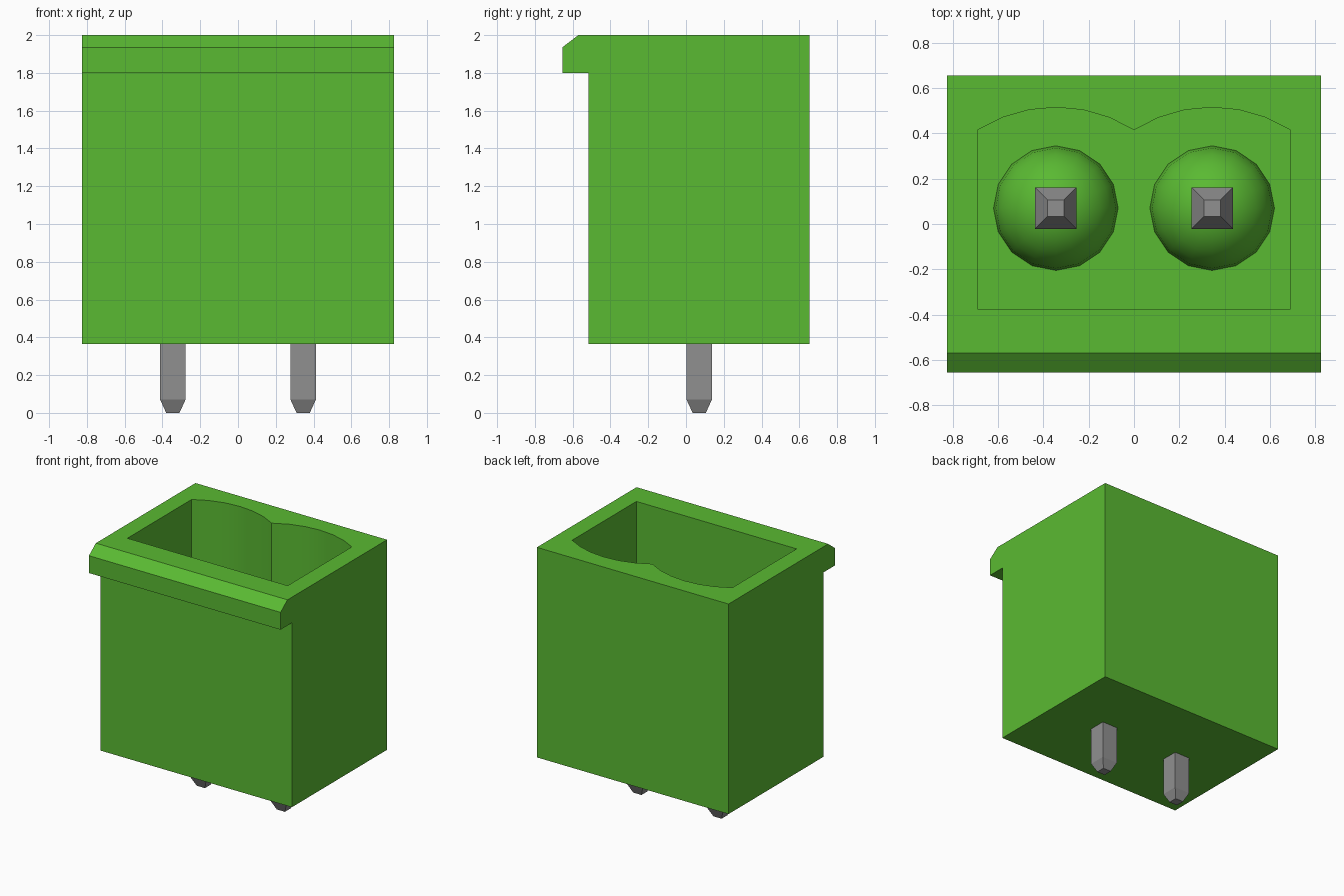
import bpy, bmesh, math
from mathutils import Matrix

if "Cube" in bpy.data.objects:
    bpy.data.objects.remove(bpy.data.objects["Cube"])


def make_material(name, rgb):
    m = bpy.data.materials.new(name)
    m.use_nodes = True
    m.diffuse_color = (*rgb, 1)
    m.node_tree.nodes["Principled BSDF"].inputs["Base Color"].default_value = (*rgb, 1)
    return m


GREEN = make_material("green plastic", (0.102, 0.49, 0.032))
GREY = make_material("grey metal", (0.28, 0.28, 0.28))


def add_object(name, bm, mat):
    bmesh.ops.recalc_face_normals(bm, faces=bm.faces)
    mesh = bpy.data.meshes.new(name)
    bm.to_mesh(mesh)
    bm.free()
    mesh.materials.append(mat)
    ob = bpy.data.objects.new(name, mesh)
    bpy.context.collection.objects.link(ob)
    return ob


def select_only(ob):
    bpy.ops.object.select_all(action="DESELECT")
    ob.select_set(True)
    bpy.context.view_layer.objects.active = ob


def loft(name, rings, mat):
    """Join closed rings of equal length and cap both ends."""
    bm = bmesh.new()
    loops = [[bm.verts.new(p) for p in ring] for ring in rings]
    n = len(loops[0])
    for a, b in zip(loops, loops[1:]):
        for i in range(n):
            j = (i + 1) % n
            bm.faces.new((a[i], a[j], b[j], b[i]))
    bm.faces.new(loops[0])
    bm.faces.new(loops[-1])
    return add_object(name, bm, mat)


FLOOR, PITCH, PIN_Y = 0.68, 0.345, 0.07

# Housing: side profile with the latch lip, extruded across x
profile = [(0.655, 0.365), (0.655, 2.0), (-0.57, 2.0), (-0.655, 1.935),
           (-0.655, 1.8), (-0.515, 1.8), (-0.515, 0.365)]
housing = loft("housing", [[(x, y, z) for y, z in profile] for x in (-0.825, 0.825)], GREEN)

# Cavity: box with two shallow scallops along the back wall
outline = [(-0.69, -0.375), (0.69, -0.375)]
steps = [0.345, 0.235, 0.12, 0, -0.12, -0.235, -0.345]
radius = 0.645
for cx in (PITCH, -PITCH):
    for dx in steps if cx > 0 else steps[1:]:
        outline.append((cx + dx, 0.515 - radius + math.sqrt(radius ** 2 - dx ** 2)))
cutter = loft("cavity_cutter", [[(x, y, z) for x, y in outline] for z in (FLOOR, 2.3)], GREEN)
cutter.hide_render = True
cut = housing.modifiers.new("cavity", "BOOLEAN")
cut.operation = "DIFFERENCE"
cut.solver = "EXACT"
cut.object = cutter
select_only(housing)
bpy.ops.object.modifier_apply(modifier=cut.name)
bpy.data.objects.remove(cutter)
select_only(housing)
bpy.ops.object.shade_smooth_by_angle(angle=math.radians(25))

for side, x in (("left", PITCH), ("right", -PITCH)):
    # Rounded boss on the cavity floor
    bm = bmesh.new()
    bmesh.ops.create_uvsphere(bm, u_segments=16, v_segments=12, radius=0.275,
                              matrix=Matrix.Translation((x, PIN_Y, FLOOR)))
    bmesh.ops.bisect_plane(bm, geom=bm.verts[:] + bm.edges[:] + bm.faces[:],
                           plane_co=(0, 0, FLOOR - 0.01), plane_no=(0, 0, -1), clear_outer=True)
    boss = add_object(side + "_boss", bm, GREEN)
    select_only(boss)
    bpy.ops.object.shade_smooth_by_angle(angle=math.radians(40))

    # Square pin: slim solder tail below, wider contact above, tapered tips
    sections = [(0.0, 0.035), (0.07, 0.067), (0.5, 0.067), (0.5, 0.092),
                (1.55, 0.092), (1.65, 0.037)]
    loft(side + "_pin", [[(x + sx * h, PIN_Y + sy * h, z)
                          for sx, sy in ((-1, -1), (1, -1), (1, 1), (-1, 1))]
                         for z, h in sections], GREY)
